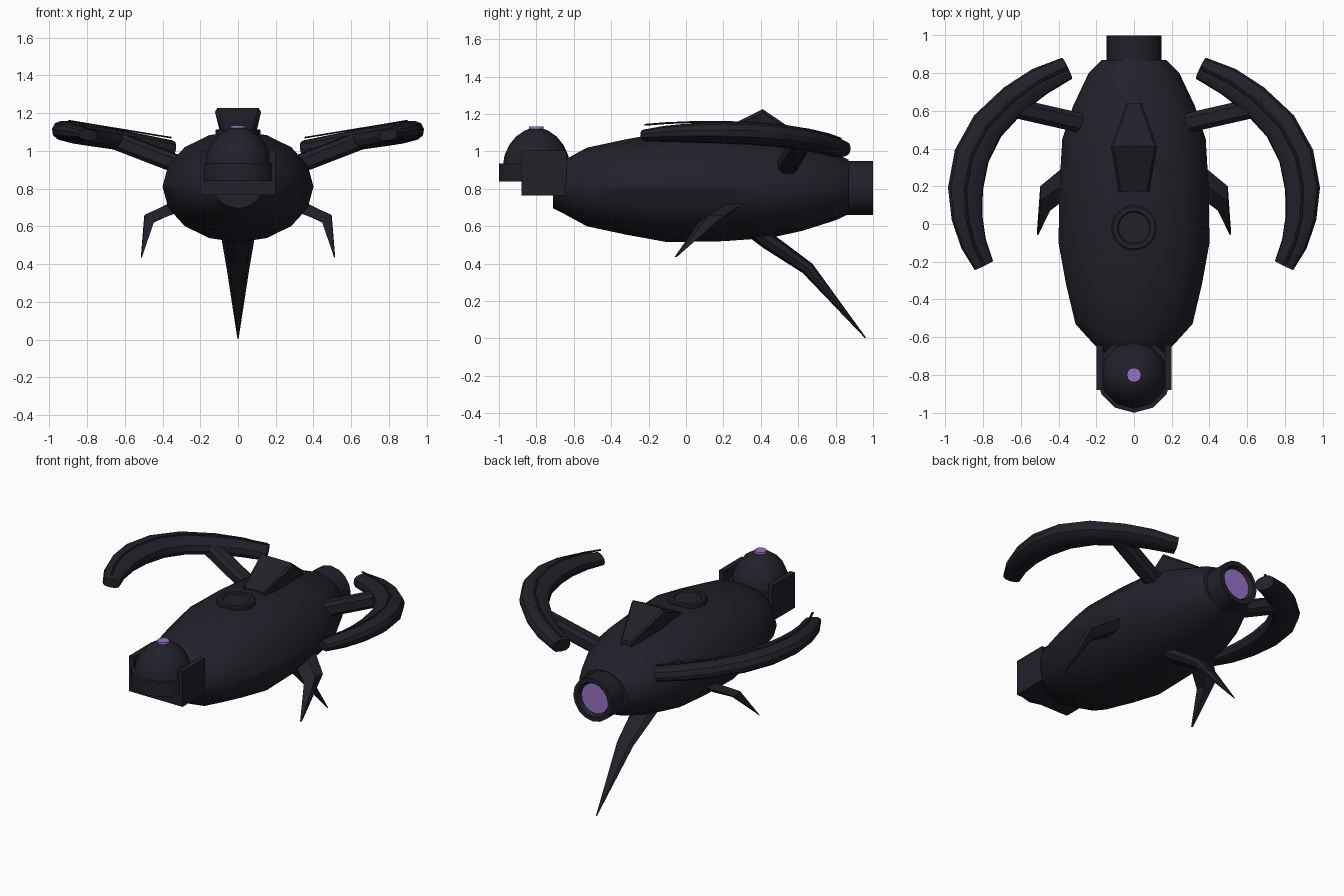
import bpy, bmesh, math
from mathutils import Vector as V

if "Cube" in bpy.data.objects:
    bpy.data.objects.remove(bpy.data.objects["Cube"])


def material(name, rgb):
    m = bpy.data.materials.new(name)
    m.diffuse_color = (*rgb, 1)
    m.use_nodes = True
    m.node_tree.nodes["Principled BSDF"].inputs["Base Color"].default_value = m.diffuse_color
    return m


DARK = material("dark_navy", (0.0155, 0.015, 0.023))
PURPLE = material("glow_purple", (0.32, 0.17, 0.56))


def skin(name, rings, mat=DARK, mirror=False, angle=30):
    """Join equal-length rings into a capped solid."""
    bm = bmesh.new()
    loops = [[bm.verts.new(p) for p in r] for r in rings]
    n = len(loops[0])
    for a, b in zip(loops, loops[1:]):
        for i in range(n):
            j = (i + 1) % n
            bm.faces.new((a[i], a[j], b[j], b[i]))
    bm.faces.new(loops[0])
    bm.faces.new(loops[-1])
    bmesh.ops.recalc_face_normals(bm, faces=bm.faces)
    me = bpy.data.meshes.new(name)
    bm.to_mesh(me)
    bm.free()
    me.materials.append(mat)
    ob = bpy.data.objects.new(name, me)
    bpy.context.collection.objects.link(ob)
    if mirror:
        ob.modifiers.new("Mirror", "MIRROR")
    bpy.ops.object.select_all(action='DESELECT')
    ob.select_set(True)
    bpy.context.view_layer.objects.active = ob
    bpy.ops.object.shade_smooth_by_angle(angle=math.radians(angle))
    return ob


def ring(c, a, b, n, power=1.0, turn=0.0):
    """Ellipse (power < 1 gives a squarer shape) spanned by vectors a and b."""
    f = lambda t: math.copysign(abs(t) ** power, t)
    out = []
    for i in range(n):
        t = 2 * math.pi * (i + turn) / n
        out.append(V(c) + V(a) * f(math.cos(t)) + V(b) * f(math.sin(t)))
    return out


def lathe_y(name, profile, z, n, mat=DARK):
    """Profile entries are y, half width, half height."""
    return skin(name, [ring((0, y, z), (w, 0, 0), (0, 0, h), n) for y, w, h in profile], mat)


def lathe_z(name, profile, y, n, mat=DARK):
    """Profile entries are z, radius."""
    return skin(name, [ring((0, y, z), (r, 0, 0), (0, r, 0), n) for z, r in profile], mat)


def sweep(name, path, sizes, up, n, mirror=False, power=1.0, turn=0.0):
    path = [V(p) for p in path]
    rings = []
    for i, p in enumerate(path):
        t = (path[min(i + 1, len(path) - 1)] - path[max(i - 1, 0)]).normalized()
        side = t.cross(V(up)).normalized()
        w, h = sizes[i]
        rings.append(ring(p, side * w, side.cross(t) * h, n, power, turn))
    return skin(name, rings, mirror=mirror)


def box(name, x0, x1, y0, y1, z0, z1, mirror=False):
    return skin(name, [[(x0, y0, z), (x1, y0, z), (x1, y1, z), (x0, y1, z)] for z in (z0, z1)],
                mirror=mirror)


# Hull
lathe_y("hull", [(-0.71, 0.13, 0.115), (-0.64, 0.21, 0.15), (-0.53, 0.31, 0.21),
                 (-0.32, 0.36, 0.255), (-0.1, 0.40, 0.295), (0.2, 0.395, 0.29),
                 (0.45, 0.38, 0.272), (0.62, 0.325, 0.235), (0.8, 0.24, 0.178),
                 (0.87, 0.17, 0.145)], 0.81, 16)

# Engine with a recessed glowing disc
lathe_y("engine_nozzle", [(0.8, 0.145, 0.145), (1.0, 0.145, 0.145), (1.0, 0.115, 0.115),
                          (0.97, 0.10, 0.10)], 0.805, 16)
lathe_y("engine_glow", [(0.968, 0.101, 0.101), (0.975, 0.101, 0.101)], 0.805, 16, PURPLE)

# Sensor head: base, collar, dome, cheek plates, lens
box("head_base", -0.2, 0.2, -0.88, -0.64, 0.765, 0.84)
lathe_z("head_collar", [(0.84, 0.2), (0.935, 0.2)], -0.8, 12)
lathe_z("head_dome", [(0.93, 0.178), (0.98, 0.17), (1.035, 0.145), (1.08, 0.108),
                      (1.11, 0.065), (1.12, 0.04)], -0.8, 12)
box("cheek_plate", 0.165, 0.2, -0.88, -0.64, 0.84, 1.005, mirror=True)
lathe_z("head_lens", [(1.115, 0.04), (1.133, 0.038)], -0.8, 12, PURPLE)

# Round hatch on top
lathe_z("top_hatch", [(1.07, 0.12), (1.108, 0.12), (1.114, 0.112), (1.114, 0.088),
                      (1.106, 0.082)], -0.02, 24)

# Dorsal wedge: stations of y, bottom half width, shoulder half width, ridge half width, heights
stations = [(0.17, 0.08, 0.08, 0.07, 1.02, 1.10, 1.105),
            (0.41, 0.08, 0.122, 0.11, 1.04, 1.205, 1.226),
            (0.64, 0.035, 0.04, 0.03, 1.0, 1.065, 1.07)]
skin("dorsal_wedge", [[(-b, y, z0), (b, y, z0), (s, y, z1), (r, y, z2), (-r, y, z2), (-s, y, z1)]
                      for y, b, s, r, z0, z1, z2 in stations], angle=15)

# Curved side pods lying in a plane that tilts up outwards
tilt = lambda x, y, lift=0.0: (x, y, 1.10 + 0.165 * (x - 0.89) + lift)
plan = [(0.355, 0.825), (0.50, 0.755), (0.635, 0.66), (0.775, 0.52), (0.86, 0.36),
        (0.893, 0.185), (0.885, 0.035), (0.85, -0.105), (0.795, -0.22)]
widths = [0.062, 0.077, 0.084, 0.092, 0.096, 0.094, 0.083, 0.07, 0.055]
heights = [0.044, 0.05, 0.054, 0.057, 0.058, 0.056, 0.05, 0.042, 0.03]
normal = (-0.163, 0, 0.987)
sweep("side_pod", [tilt(*p) for p in plan], list(zip(widths, heights)), normal, 12,
      mirror=True, power=0.8)

# Thin rail along the top of each pod
sweep("pod_rail", [tilt(x, y, 0.058) for x, y in plan], [(0.008, 0.005)] * len(plan), normal, 6,
      mirror=True)

# Struts from hull to pods
sweep("pod_strut", [(0.26, 0.53, 0.905), (0.70, 0.63, 1.075)], [(0.055, 0.05)] * 2, (0, 0, 1), 8,
      mirror=True, power=0.7, turn=0.5)

# Bent side fins: leading and trailing edge points with thickness between
fins = [((0.34, 0.15, 0.665), (0.34, 0.33, 0.735), (0.0, -0.008, 0.03)),
        ((0.445, 0.07, 0.625), (0.497, 0.2, 0.655), (0.022, -0.01, 0.022)),
        ((0.508, -0.06, 0.437), (0.515, -0.05, 0.435), (0.002, 0, 0.001))]
skin("side_fin", [[V(a), (V(a) + V(b)) / 2 + V(t), V(b), (V(a) + V(b)) / 2 - V(t)]
                  for a, b, t in fins], mirror=True)

# Long keel spike trailing below
sweep("keel_spike", [(0, 0.36, 0.58), (0, 0.44, 0.52), (0, 0.65, 0.375), (0, 0.96, 0.003)],
      [(0.09, 0.045), (0.085, 0.045), (0.06, 0.036), (0.003, 0.003)], (0, 0, 1), 8)
